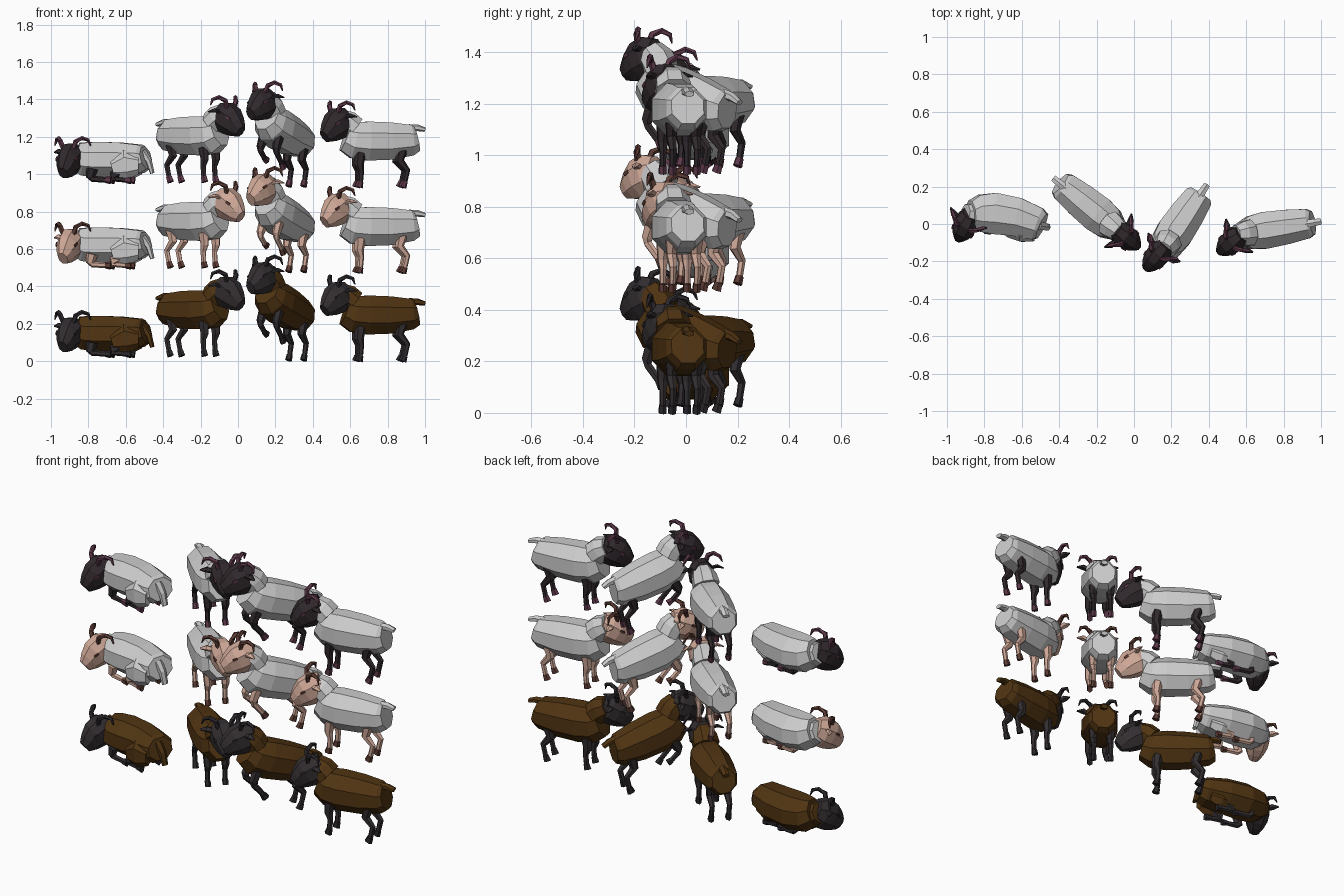
import bpy, bmesh
from math import radians, cos, sin, pi
from mathutils import Vector, Matrix

if "Cube" in bpy.data.objects:
    bpy.data.objects.remove(bpy.data.objects["Cube"])


def mat(name, c):
    m = bpy.data.materials.new(name)
    m.diffuse_color = (*c, 1)
    m.use_nodes = True
    m.node_tree.nodes["Principled BSDF"].inputs["Base Color"].default_value = m.diffuse_color
    return m


def tube(bm, pts, radii, sides, M=Matrix()):
    """Faceted loft along pts; radii are (sideways, upward) pairs."""
    pts = [Vector(p) for p in pts]
    d = (pts[-1] - pts[0]).normalized()
    ref = Vector((1, 0, 0)) if abs(d.y) > .7 else Vector((0, 1, 0))
    rings = []
    for i, p in enumerate(pts):
        t = (pts[min(i + 1, len(pts) - 1)] - pts[max(i - 1, 0)]).normalized()
        side = (ref - t * ref.dot(t)).normalized()
        up = t.cross(side)
        a, b = radii[i]
        ring = []
        for k in range(sides):
            w = 2 * pi * (k + .5) / sides
            ring.append(bm.verts.new(M @ (p + side * a * cos(w) + up * b * sin(w))))
        rings.append(ring)
    for r, s in zip(rings, rings[1:]):
        for k in range(sides):
            n = (k + 1) % sides
            bm.faces.new((r[k], r[n], s[n], s[k]))
    bm.faces.new(rings[0][::-1])
    bm.faces.new(rings[-1])


def finish(bm, name, material, M):
    bmesh.ops.recalc_face_normals(bm, faces=bm.faces)
    me = bpy.data.meshes.new(name)
    bm.to_mesh(me)
    bm.free()
    ob = bpy.data.objects.new(name, me)
    ob.matrix_world = M
    if material:
        me.materials.append(material)
    bpy.context.collection.objects.link(ob)


def leg(bm, hoof_bm, pts, y, M):
    pts = [(x, y, z) for x, z in pts]
    r = [.032, .025, .017, .015][:len(pts) - 1]
    tube(bm, pts[:-1], [(a * .85, a) for a in r], 6, M)
    tube(hoof_bm, pts[-2:], [(.016, .017), (.017, .022)], 6, M)


# x, centre z, half width, half height of the fleece
BODY = [(-.2, .258, .068, .072), (-.175, .252, .085, .09), (-.06, .247, .1, .11),
        (.06, .247, .107, .115), (.14, .252, .095, .107), (.185, .27, .068, .085)]
FRONT = [(.11, .19), (.118, .12), (.108, .085), (.112, .03), (.12, 0)]
HIND = [(-.115, .2), (-.1, .14), (-.142, .09), (-.128, .03), (-.116, 0)]
RAISED = [(.11, .2), (.125, .125), (.118, .105), (.07, .08), (.045, .075)]
LOWER = [(.11, .2), (.115, .12), (.105, .1), (.04, .06), (.015, .04)]
FOLD_F = [(.08, .1), (.09, .055), (.08, .045), (.01, .04), (-.02, .038)]
FOLD_H = [(-.1, .1), (-.03, .06), (-.03, .048), (-.1, .04), (-.13, .038)]


def sheep(tag, loc, heading, mats, pitch=0, head_yaw=0, head_pitch=25, lying=False):
    wool, skin, horn = mats
    W = Matrix.Translation(loc) @ Matrix.Rotation(radians(heading), 4, 'Z')
    hip = Vector((-.13, 0, .25))
    P = Matrix.Translation(hip) @ Matrix.Rotation(radians(-pitch), 4, 'Y') @ Matrix.Translation(-hip)
    # fleece body, collar and tail
    bm = bmesh.new()
    dz, wide, tall = (-.1, 1.12, .92) if lying else (0, 1, 1)
    bend = lambda x: -.03 * (1 - (x / .2) ** 2) if lying else 0
    tube(bm, [(x, bend(x), z + dz) for x, z, a, b in BODY],
         [(a * wide, b * .98 * tall) for x, z, a, b in BODY], 8, P)
    hb = Vector((.185, 0, .172 if lying else .36))
    tube(bm, [(.14, 0, hb.z - .045), (.175, 0, hb.z - .015), hb + Vector((.03, 0, .005))],
         [(.075, .07), (.07, .07), (.055, .058)], 8, P)
    tail = [(-.18, 0, .19), (-.215, 0, .14), (-.235, 0, .075)] if lying else \
           [(-.16, 0, .315), (-.205, 0, .318), (-.245, 0, .308)]
    tube(bm, tail, [(.026, .022), (.022, .018), (.02, .012)], 6, P)
    if lying:
        for s in (-1, 1):   # haunches
            tube(bm, [(-.17, s * .06, .12), (-.1, s * .07, .12), (-.03, s * .07, .1)],
                 [(.03, .05), (.035, .08), (.02, .045)], 6, P)
    finish(bm, "fleece_" + tag, wool, W)

    # head and ears
    H = P @ Matrix.Translation(hb) @ Matrix.Rotation(radians(head_yaw), 4, 'Z') \
        @ Matrix.Rotation(radians(head_pitch), 4, 'Y')
    bm, horns, eyes = bmesh.new(), bmesh.new(), bmesh.new()
    tube(bm, [(-.01, 0, .005), (.035, 0, .005), (.085, 0, 0), (.13, 0, -.012), (.168, 0, -.02)],
         [(.05, .065), (.068, .088), (.066, .084), (.05, .064), (.028, .038)], 8, H)
    for s in (-1, 1):
        tube(bm, [(.035, s * .05, .03), (.02, s * .085, .035), (.005, s * .115, .02)],
             [(.014, .01), (.02, .01), (.005, .003)], 5, H)
        # curled horns
        tube(horns, [(.05, s * .03, .065), (.035, s * .045, .1), (.005, s * .07, .105),
                     (-.012, s * .095, .085), (-.002, s * .108, .055)],
             [(.014, .014), (.014, .014), (.012, .012), (.01, .01), (.003, .003)], 5, H)
        tube(eyes, [(.085, s * .06, .03), (.11, s * .055, .025)], [(.006, .009)] * 2, 4, H)
    finish(bm, "head_" + tag, skin, W)
    finish(eyes, "eyes_" + tag, horn, W)

    # legs and hooves
    bm = bmesh.new()
    for s in (-1, 1):
        y = s * (.065 if lying else .048)
        front = FOLD_F if lying else (FRONT if not pitch else (RAISED if s < 0 else LOWER))
        leg(bm, horns, front, y, P)
        leg(bm, horns, FOLD_H if lying else HIND, y, Matrix())
    finish(bm, "legs_" + tag, skin, W)
    finish(horns, "horns_and_hooves_" + tag, horn, W)


black = mat("black_skin", (.03, .022, .026))
pink = mat("pink_skin", (.62, .39, .31))
grey = mat("charcoal_skin", (.033, .027, .03))
maroon = mat("maroon_horn", (.11, .04, .07))
tan = mat("brown_horn", (.11, .045, .035))
dark = mat("dark_horn", (.025, .021, .025))
brown = mat("brown_wool", (.08, .034, .006))

ROWS = [("brown", 0, (brown, grey, dark)), ("pink_faced", .473, (None, pink, tan)),
        ("black_faced", .93, (None, black, maroon))]
for row, z, mats in ROWS:
    sheep(row + "_lying", (-.69, .02, z), 171, mats, head_yaw=72, head_pitch=28, lying=True)
    sheep(row + "_standing_left", (-.24, .09, z + .028), -39, mats)
    sheep(row + "_rearing", (.245, -.005, z + .005), 236, mats, pitch=18, head_pitch=34, head_yaw=-8)
    sheep(row + "_standing_right", (.757, -.025, z), 189, mats, head_yaw=30)
